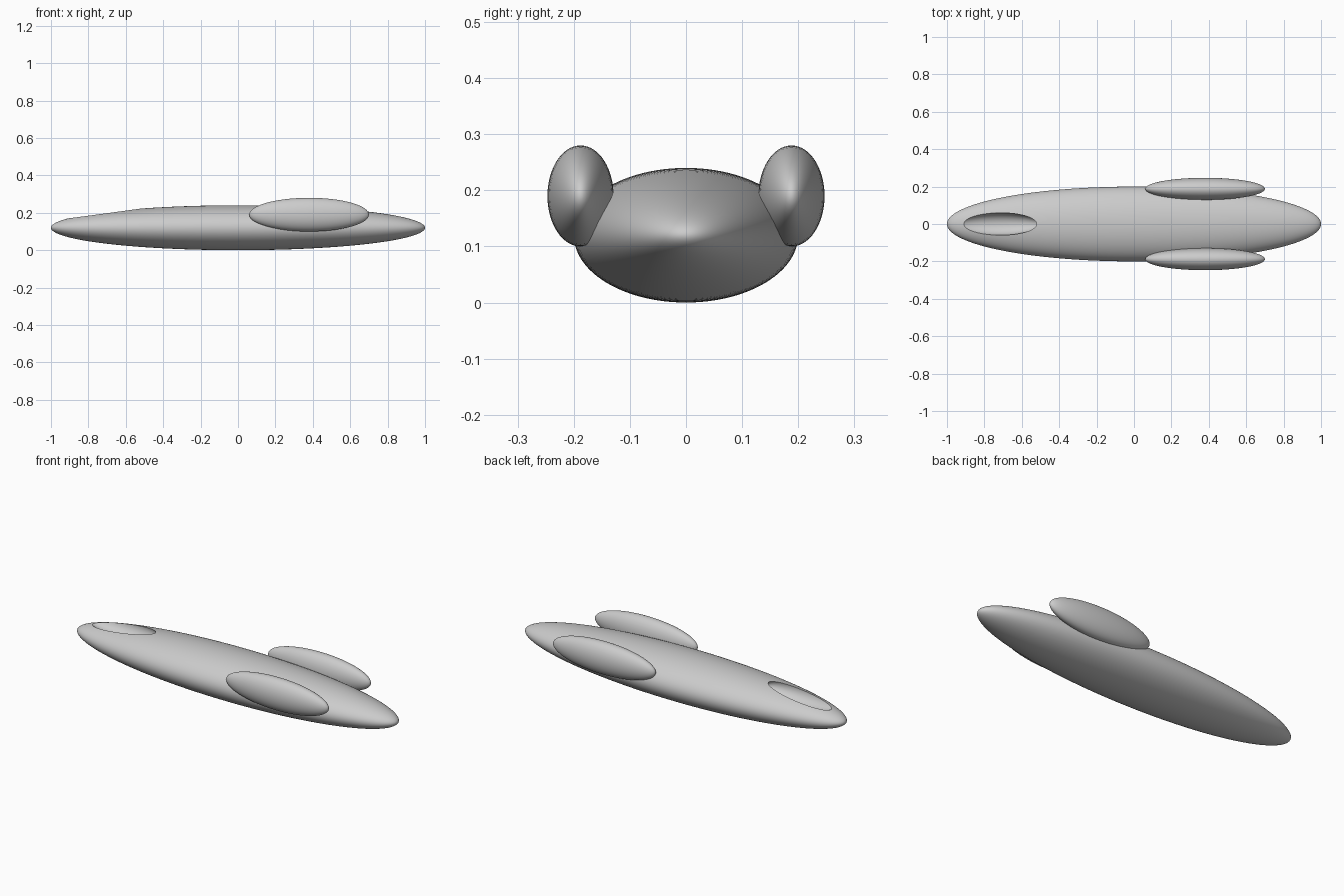
import bpy
import math

cube = bpy.data.objects.get("Cube")
if cube:
    bpy.data.objects.remove(cube, do_unlink=True)

# Single hull colour
grey = bpy.data.materials.new("hull_grey")
grey.use_nodes = True
colour = (0.6, 0.6, 0.6, 1)
grey.diffuse_color = colour
grey.node_tree.nodes["Principled BSDF"].inputs["Base Color"].default_value = colour


def ellipsoid(name, centre, radii, segments=64, rings=32):
    """Smooth ellipsoid with its poles on the long x axis."""
    bpy.ops.mesh.primitive_uv_sphere_add(segments=segments, ring_count=rings, radius=1,
                                         rotation=(0, math.pi / 2, 0))
    obj = bpy.context.object
    bpy.ops.object.transform_apply(location=False, rotation=True, scale=False)
    obj.name = name
    obj.scale = radii
    bpy.ops.object.transform_apply(location=False, rotation=False, scale=True)
    obj.location = centre
    obj.data.materials.append(grey)
    bpy.ops.object.shade_smooth()
    return obj


# Long flattened hull
hull = ellipsoid("hull", (0, 0, 0.12), (1, 0.2, 0.12), 96, 64)

# Scooped cockpit hollow near the nose
cutter = ellipsoid("cockpit_cutter", (-0.722, 0, 0.2), (0.2175, 0.06, 0.06))
scoop = hull.modifiers.new("cockpit_hollow", "BOOLEAN")
scoop.operation = "DIFFERENCE"
scoop.solver = "EXACT"
scoop.object = cutter
bpy.ops.object.select_all(action="DESELECT")
hull.select_set(True)
bpy.context.view_layer.objects.active = hull
bpy.ops.object.modifier_apply(modifier=scoop.name)
bpy.data.objects.remove(cutter, do_unlink=True)
bpy.ops.object.shade_smooth_by_angle(angle=math.radians(30))

# Engine pods on both flanks
for side, label in ((-1, "front"), (1, "back")):
    ellipsoid(label + "_engine_pod", (0.38, side * 0.188, 0.19), (0.32, 0.059, 0.09))
